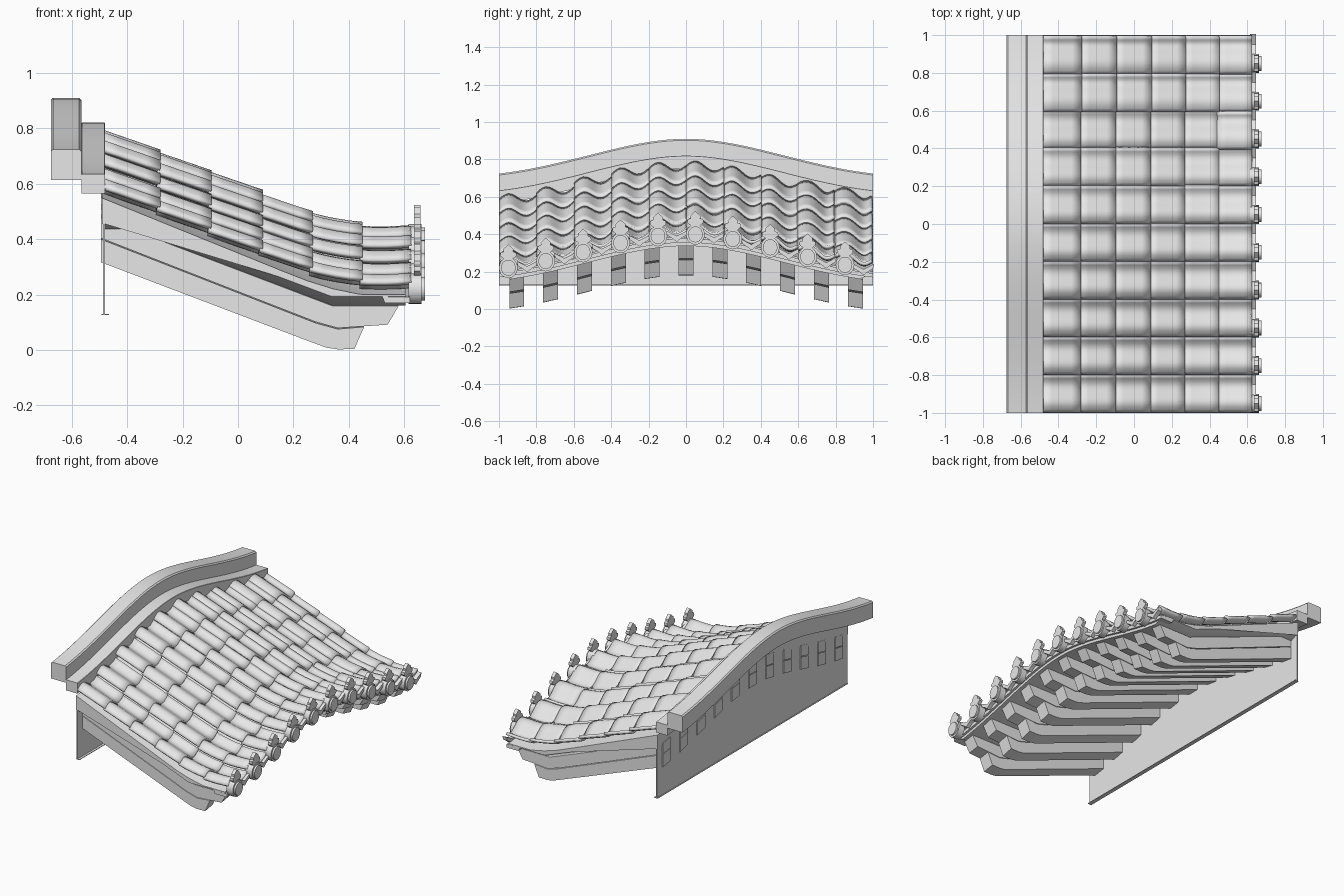
import bpy, bmesh, math, random

random.seed(4)
if "Cube" in bpy.data.objects:
    bpy.data.objects.remove(bpy.data.objects["Cube"])

stone = bpy.data.materials.new("pale grey")
stone.use_nodes = True
GREY = (0.8, 0.8, 0.8, 1)
stone.diffuse_color = GREY
stone.node_tree.nodes["Principled BSDF"].inputs["Base Color"].default_value = GREY


def arch(y):
    """Drop of the roof below its middle height at position y."""
    bow = math.sqrt(0.062 ** 2 + (0.24 * y) ** 2) - 0.062
    wave = 0.093 * (1 - math.cos(math.pi * y))
    return -(bow + wave) / 2


def roof(x):
    """Height of the tile surface along the slope at the middle."""
    if x < 0.2:
        return 0.775 - 0.405 * (x + 0.48)
    t = min((x - 0.2) / 0.36, 1)
    return 0.5 - 0.146 * (t - t * t / 2) - 0.005 * t


def finish(name, bm, smooth=True):
    bmesh.ops.recalc_face_normals(bm, faces=bm.faces)
    mesh = bpy.data.meshes.new(name)
    bm.to_mesh(mesh)
    bm.free()
    mesh.materials.append(stone)
    ob = bpy.data.objects.new(name, mesh)
    bpy.context.collection.objects.link(ob)
    if smooth:
        bpy.ops.object.select_all(action='DESELECT')
        ob.select_set(True)
        bpy.context.view_layer.objects.active = ob
        bpy.ops.object.shade_smooth_by_angle(angle=math.radians(35))
    return ob


def loft(bm, section, ys, follow=arch):
    """Sweep an x-z section along y, following the arch."""
    rings = []
    for y in ys:
        pts = section(y) if callable(section) else section
        rings.append([bm.verts.new((x, y, z + follow(y))) for x, z in pts])
    n = len(rings[0])
    for a, b in zip(rings, rings[1:]):
        for k in range(n):
            bm.faces.new((a[k], a[(k + 1) % n], b[(k + 1) % n], b[k]))
    bm.faces.new(rings[0])
    bm.faces.new(rings[-1])


def swept(name, section, ys):
    bm = bmesh.new()
    loft(bm, section, ys)
    return finish(name, bm)


def plate(bm, outline, x0, x1, y, z):
    """Extrude a y-z outline along x."""
    a = [bm.verts.new((x0, y + p, z + q)) for p, q in outline]
    b = [bm.verts.new((x1, y + p, z + q)) for p, q in outline]
    n = len(a)
    for k in range(n):
        bm.faces.new((a[k], a[(k + 1) % n], b[(k + 1) % n], b[k]))
    bm.faces.new(a)
    bm.faces.new(b)


def box(x0, x1, z0, z1, c=0.008):
    return [(x0, z0), (x1, z0), (x1, z1 - c), (x1 - c, z1), (x0 + c, z1), (x0, z1 - c)]


span = [-1 + k / 20 for k in range(41)]

# Ridge beams
swept("ridge_beam", box(-0.675, -0.565, 0.80, 0.91), span)
swept("ridge_step", box(-0.565, -0.48, 0.75, 0.82, 0.002), span)

# Roof deck, and a lower board that tapers in at both ends
slope = [-0.49 + k * 0.0925 for k in range(13)]
top = [(x, roof(x) - 0.045) for x in slope]
swept("roof_deck", top + [(0.62, 0.355), (0.53, 0.355), (0.52, 0.38), (0.36, 0.385),
                          (-0.38, 0.64), (-0.49, 0.64)], span)


def lower_board(y):
    d = 0.045 if abs(y) < 0.95 else 0.004
    return [(-0.485, 0.642), (-0.38, 0.642), (0.36, 0.386), (0.605, 0.386),
            (0.605, 0.382 - d), (0.34, 0.382 - d), (-0.38, 0.652 - d), (-0.485, 0.652 - d)]


swept("lower_board", lower_board, [-1, -0.93] + span[2:-2] + [0.93, 1])

# Back wall with a flat foot
wall = bmesh.new()
loft(wall, lambda y: [(-0.487, 0.13), (-0.48, 0.13), (-0.48, 0.7 + arch(y)),
                      (-0.487, 0.7 + arch(y))], span, lambda y: 0)
finish("back_wall", wall)
foot = bmesh.new()
loft(foot, [(-0.492, 0.126), (-0.465, 0.126), (-0.465, 0.13), (-0.492, 0.13)],
     [-1, 1], lambda y: 0)
finish("wall_foot", foot)

# Doubled rafters
upper = [(-0.494, 0.655), (-0.494, 0.582), (0.28, 0.28), (0.36, 0.258), (0.54, 0.27),
         (0.58, 0.338), (0.34, 0.338)]
lower = [(-0.494, 0.578), (-0.494, 0.495), (0.27, 0.205), (0.32, 0.187), (0.36, 0.181),
         (0.42, 0.182), (0.455, 0.262), (0.36, 0.254), (0.28, 0.276)]
for name, sec in (("upper_rafters", upper), ("lower_rafters", lower)):
    bm = bmesh.new()
    for k in range(-5, 6):
        y = k * 0.181
        loft(bm, sec, [y - 0.04, y + 0.04])
    finish(name, bm, False)

# Wavy roof tiles, overlapping down the slope
rows = [-0.475, -0.28, -0.095, 0.09, 0.27, 0.45, 0.625]
tiles = bmesh.new()
for col in range(10):
    y0 = -1 + col * 0.2
    mid = arch(y0 + 0.1)
    for x0, x1 in zip(rows, rows[1:]):
        lift = random.uniform(-0.003, 0.004)
        tilt = random.uniform(-0.003, 0.003)
        grid = []
        for i in range(5):
            t = i / 4
            x = x0 - 0.01 + (x1 - x0 + 0.01) * t
            line = []
            for j in range(13):
                s = j / 12
                y = y0 + 0.001 + 0.198 * s
                z = roof(x) + 0.024 * math.sin(2 * math.pi * s)
                z += mid + 0.7 * (arch(y) - mid) + lift + tilt * (s - 0.5) + 0.012 * t - 0.004
                line.append(tiles.verts.new((x, y, z)))
            grid.append(line)
        for a, b in zip(grid, grid[1:]):
            for j in range(12):
                tiles.faces.new((a[j], b[j], b[j + 1], a[j + 1]))
tile_ob = finish("roof_tiles", tiles)
solid = tile_ob.modifiers.new("thickness", 'SOLIDIFY')
solid.thickness = 0.018
solid.offset = -1

# Eave caps with leafy crowns, and drip plates between them
disc = [(0.05 * math.cos(a), 0.055 * math.sin(a))
        for a in (math.tau * k / 20 for k in range(20))]
rim = [(p * 0.78, q * 0.78) for p, q in disc]
half = [(0.015, 0.04), (0.03, 0.052), (0.044, 0.064), (0.042, 0.08), (0.026, 0.086),
        (0.027, 0.1), (0.014, 0.112)]
crown = half + [(0, 0.124)] + [(-p, q) for p, q in reversed(half)]
drip = [(0.055, 0.02), (0.05, -0.005), (0.025, -0.02), (0, -0.04), (-0.025, -0.02),
        (-0.05, -0.005), (-0.055, 0.02), (0, -0.008)]
caps, crowns, drips = bmesh.new(), bmesh.new(), bmesh.new()
for col in range(10):
    y = -0.95 + col * 0.2
    z = 0.4 + arch(y)
    plate(caps, disc, 0.615, 0.662, y, z)
    plate(caps, rim, 0.66, 0.674, y, z)
    plate(crowns, crown, 0.635, 0.658, y, z)
    plate(drips, drip, 0.615, 0.645, y + 0.1, 0.4 + arch(y + 0.1))
finish("eave_caps", caps)
finish("eave_crowns", crowns, False)
finish("drip_plates", drips, False)
